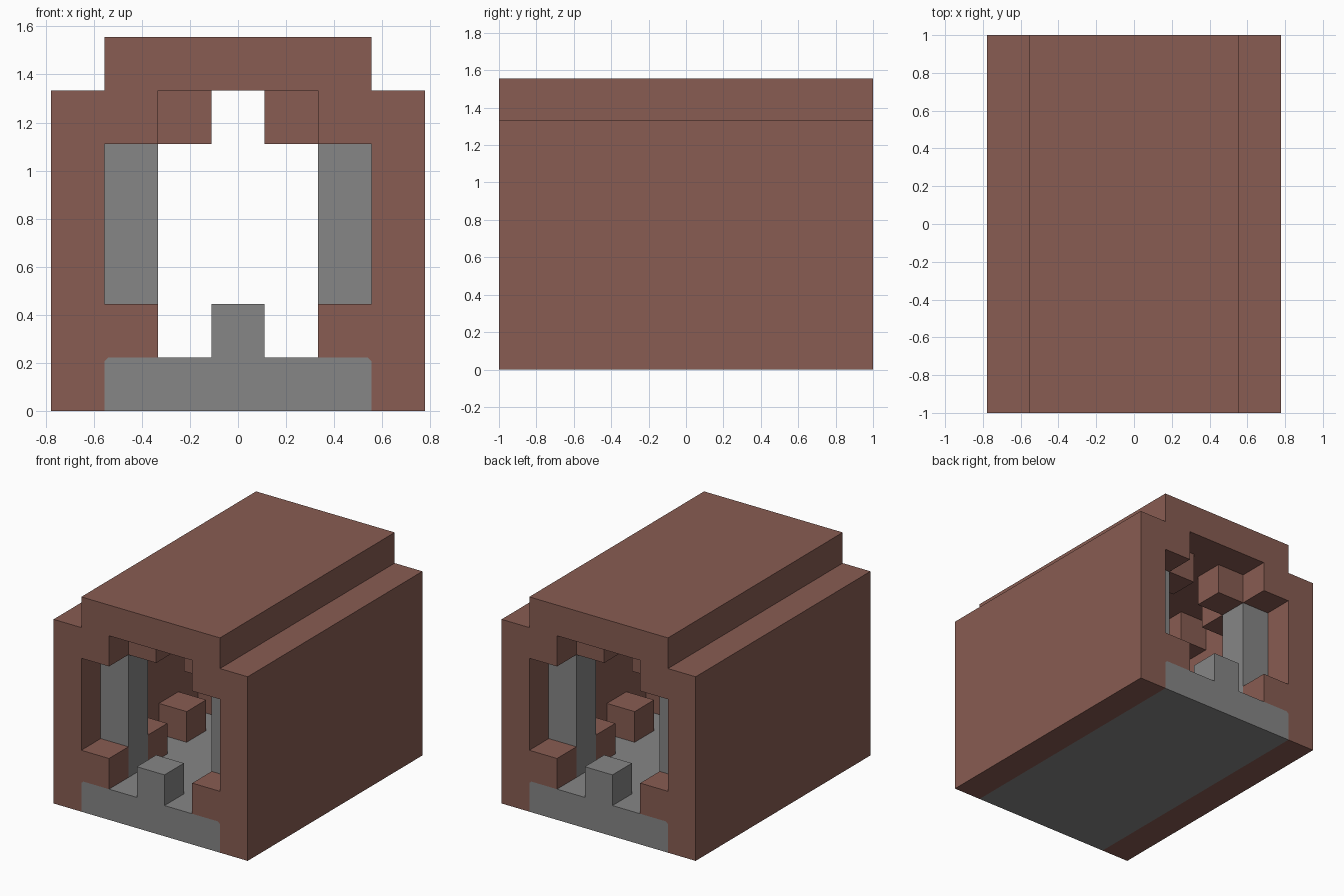
import bpy, bmesh
from mathutils import Vector

if "Cube" in bpy.data.objects:
    bpy.data.objects.remove(bpy.data.objects["Cube"], do_unlink=True)

U = 2 / 9          # one block
LAYERS = 9         # blocks along the length


def material(name, rgb):
    m = bpy.data.materials.new(name)
    m.use_nodes = True
    m.diffuse_color = (*rgb, 1)
    m.node_tree.nodes["Principled BSDF"].inputs["Base Color"].default_value = (*rgb, 1)
    return m


BROWN = material("brown", (0.246, 0.107, 0.084))
GREY = material("grey", (0.238, 0.238, 0.238))


def prism(name, outline, first, count, mat):
    """Extrude an (x, z) outline, in blocks, over a run of layers."""
    bm = bmesh.new()
    y = first - LAYERS / 2
    face = bm.faces.new([bm.verts.new((x * U, y * U, z * U)) for x, z in outline])
    ext = bmesh.ops.extrude_face_region(bm, geom=[face])
    verts = [v for v in ext["geom"] if isinstance(v, bmesh.types.BMVert)]
    bmesh.ops.translate(bm, verts=verts, vec=Vector((0, count * U, 0)))
    bmesh.ops.recalc_face_normals(bm, faces=bm.faces)
    mesh = bpy.data.meshes.new(name)
    bm.to_mesh(mesh)
    bm.free()
    mesh.materials.append(mat)
    ob = bpy.data.objects.new(name, mesh)
    bpy.context.collection.objects.link(ob)
    return ob


def block(name, x0, x1, z0, z1, layer, mat):
    prism(name, [(x0, z0), (x1, z0), (x1, z1), (x0, z1)], layer, 1, mat)


def mirrored(half):
    return half + [(-x, z) for x, z in reversed(half)]


# Outer shell: stepped roof outside, plain tunnel inside, open for the floor
C = 0.07
shell = [(2.5, 6), (2.5, 1), (2.5 - C, 1), (2.5, 1 - C), (2.5, 0),
         (3.5, 0), (3.5, 6), (2.5, 6), (2.5, 7)]
# the roof step shares a corner with the inside, so walls and roof are separate
for side, sign in (("left", 1), ("right", -1)):
    prism(side + "_wall", [(sign * x, z) for x, z in shell[:7]], 0, LAYERS, BROWN)
prism("roof", mirrored([(2.5, 6), (2.5, 7)]), 0, LAYERS, BROWN)

# Floor slab with trimmed upper edges
prism("floor", mirrored([(2.5, 0), (2.5, 1 - C), (2.5 - C, 1)]), 0, LAYERS, GREY)

# Corner blocks on every second layer
for layer in range(0, LAYERS, 2):
    for side, x in (("left", 1.5), ("right", -2.5)):
        block(side + "_floor_corner", x, x + 1, 1, 2, layer, BROWN)
        block(side + "_ceiling_corner", x, x + 1, 5, 6, layer, BROWN)

# Inner gate near each end: pillars and hanging blocks, with a pedestal outside it
for end, gate, step in (("front", 1, 0), ("back", LAYERS - 2, LAYERS - 1)):
    for side, sign in (("left", 1), ("right", -1)):
        block(f"{end}_{side}_pillar", sign * 1.5, sign * 2.5, 1, 6, gate, GREY)
        block(f"{end}_{side}_hanging_block", sign * 0.5, sign * 1.5, 5, 6, gate, BROWN)
    block(end + "_pedestal", -0.5, 0.5, 1, 2, step, GREY)
